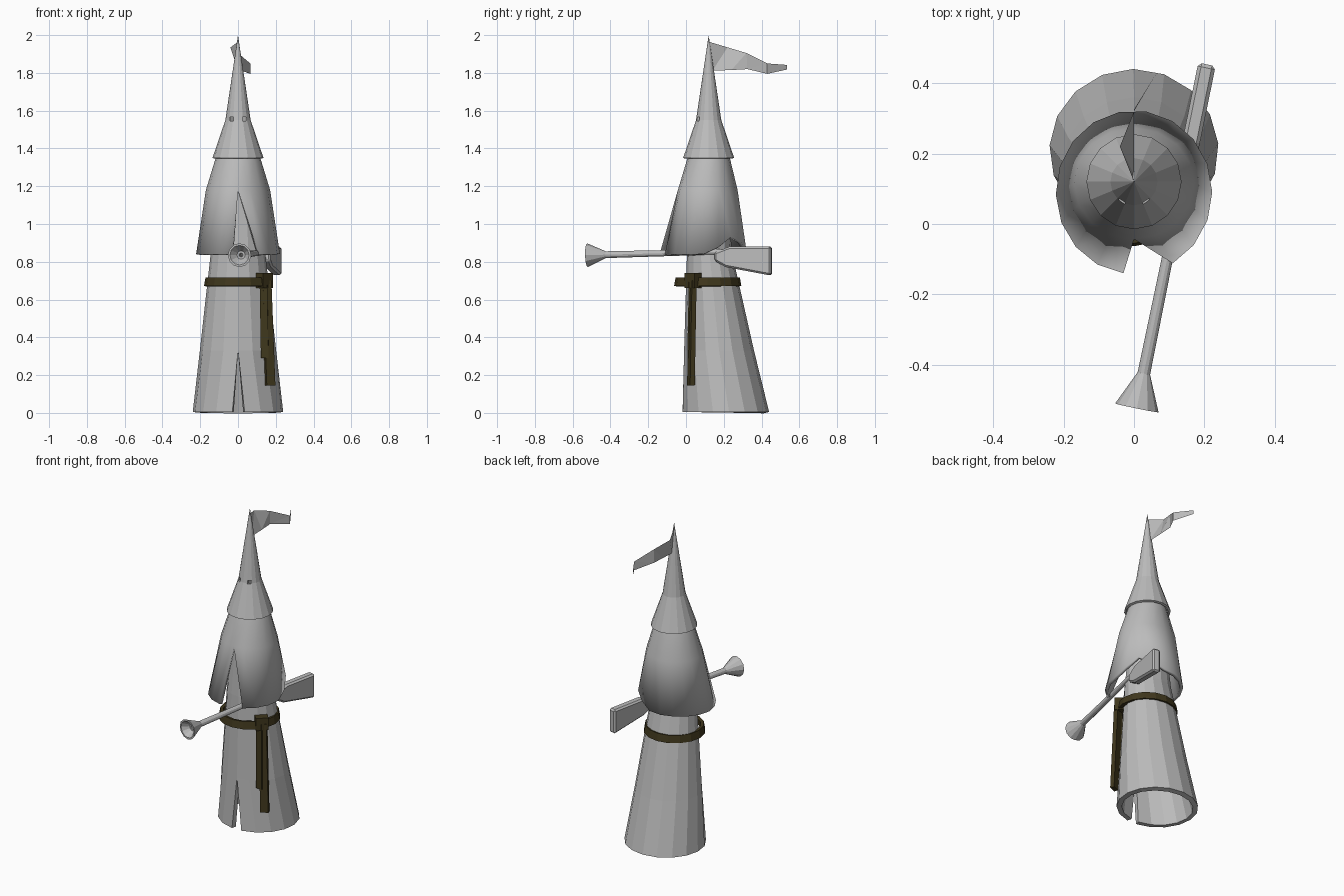
import bpy, bmesh, math
from mathutils import Vector, Matrix

if "Cube" in bpy.data.objects:
    bpy.data.objects.remove(bpy.data.objects["Cube"], do_unlink=True)


def material(name, colour):
    m = bpy.data.materials.new(name)
    m.use_nodes = True
    m.diffuse_color = colour
    m.node_tree.nodes["Principled BSDF"].inputs["Base Color"].default_value = colour
    return m


cloth = material("pale grey", (0.5, 0.5, 0.5, 1))
leather = material("dark brown", (0.05, 0.038, 0.012, 1))


def finish(name, bm, mat):
    mesh = bpy.data.meshes.new(name)
    bm.to_mesh(mesh)
    bm.free()
    mesh.materials.append(mat)
    obj = bpy.data.objects.new(name, mesh)
    bpy.context.collection.objects.link(obj)
    return obj


def loft(name, rings, mat, sides=16, shell=0, lift=None):
    """Rings of (z, centre y, radius x, radius y, left gap, right gap), with an optional front slit."""
    bm = bmesh.new()
    rows = []
    for k, (z, cy, rx, ry, gap_l, gap_r) in enumerate(rings):
        start = math.asin(gap_r / rx) if gap_r else 0
        end = math.tau - (math.asin(gap_l / rx) if gap_l else 0)
        row = []
        for i in range(sides + 1):
            a = start + (end - start) * i / sides - math.pi / 2
            dz = lift(a) if lift and k == 0 else 0
            row.append(bm.verts.new((rx * math.cos(a), cy + ry * math.sin(a), z + dz)))
        rows.append(row)
    for low, high in zip(rows, rows[1:]):
        for i in range(sides):
            bm.faces.new((low[i], low[i + 1], high[i + 1], high[i]))
    bmesh.ops.remove_doubles(bm, verts=bm.verts, dist=0.0005)
    obj = finish(name, bm, mat)
    if shell:
        mod = obj.modifiers.new("thickness", "SOLIDIFY")
        mod.thickness = shell
        mod.offset = -1
    return obj


def bar(name, a, b, width, depth, turn, mat):
    """Rectangular bar between two points, turned about its length."""
    a, b = Vector(a), Vector(b)
    bm = bmesh.new()
    bmesh.ops.create_cube(bm, size=1)
    bm.transform(Matrix.Translation((a + b) / 2)
                 @ (b - a).to_track_quat("Z", "Y").to_matrix().to_4x4()
                 @ Matrix.Rotation(turn, 4, "Z")
                 @ Matrix.Diagonal((width, depth, (b - a).length, 1)))
    return finish(name, bm, mat)


# Long robe, slit at the lower front
loft("robe", [
    (0.005, 0.21, 0.24, 0.23, 0.03, 0.035),
    (0.33, 0.175, 0.202, 0.185, 0, 0),
    (0.84, 0.125, 0.145, 0.12, 0, 0),
    (1.25, 0.12, 0.1, 0.09, 0, 0)], cloth, shell=0.03)


# Cape, open at the front and raised where the stock passes under it
def stock_lift(a):
    return 0.08 * math.exp(-((a - 0.75) / 0.4) ** 2) + 0.02 * max(0, math.sin(a))


cape = loft("cape", [
    (0.84, 0.09, 0.222, 0.232, 0.03, 0.11),
    (1.18, 0.115, 0.17, 0.158, 0, 0),
    (1.35, 0.12, 0.118, 0.112, 0, 0),
    (1.43, 0.12, 0.085, 0.085, 0, 0)], cloth, shell=0.02, lift=stock_lift)

# Pointed hood with two eye holes
hood = loft("hood", [
    (1.35, 0.12, 0.135, 0.135, 0, 0),
    (1.55, 0.12, 0.067, 0.067, 0, 0),
    (2.0, 0.12, 0.0001, 0.0001, 0, 0)], cloth, shell=0.014)
for side in (-1, 1):
    x = side * 0.034
    cutter = bar("eye_cutter", (x, 0, 1.556), (x, 0.1, 1.556), 0.018, 0.022, 0, cloth)
    cut = hood.modifiers.new("eye hole", "BOOLEAN")
    cut.operation = "DIFFERENCE"
    cut.solver = "EXACT"
    cut.object = cutter
    cutter.hide_render = True
bpy.context.view_layer.objects.active = hood
hood.select_set(True)
for mod in list(hood.modifiers):
    bpy.ops.object.modifier_apply(modifier=mod.name)
hood.select_set(False)
for obj in [o for o in bpy.data.objects if o.name.startswith("eye_cutter")]:
    bpy.data.objects.remove(obj, do_unlink=True)

# Folded pennant at the tip
top_edge = [(0, 0.12, 1.965), (-0.04, 0.22, 1.935), (0, 0.32, 1.905), (0.065, 0.43, 1.85), (0, 0.535, 1.842)]
low_edge = [(0, 0.14, 1.812), (0, 0.24, 1.815), (0, 0.325, 1.82), (0.065, 0.43, 1.795), (0, 0.535, 1.818)]
bm = bmesh.new()
upper = [bm.verts.new(p) for p in top_edge]
lower = [bm.verts.new(p) for p in low_edge]
for i in range(len(upper) - 1):
    bm.faces.new((lower[i], lower[i + 1], upper[i + 1]))
    bm.faces.new((lower[i], upper[i + 1], upper[i]))
finish("pennant", bm, cloth)

# Belt, knot and two hanging ends
loft("belt", [
    (0.672, 0.115, 0.18, 0.178, 0, 0),
    (0.718, 0.115, 0.172, 0.17, 0, 0)], leather, shell=0.02)
turn = math.pi / 4
bar("belt_knot", (0.14, 0.037, 0.662), (0.14, 0.037, 0.74), 0.075, 0.05, turn, leather)
bar("belt_end_long", (0.15, 0.036, 0.7), (0.171, 0.026, 0.145), 0.048, 0.026, turn, leather)
bar("belt_end_short", (0.135, 0.026, 0.7), (0.142, 0.018, 0.29), 0.04, 0.02, turn, leather)

# Flared gun barrel, hollow at the muzzle
muzzle = Vector((0.008, -0.522, 0.835))
aim = Vector((0.2, 0.98, 0.025)).normalized()
barrel_rings = [(0.09, 0.01), (0.04, 0.01), (0.04, 0.022), (0, 0.052), (0, 0.063), (0.1, 0.018), (0.75, 0.014)]
barrel = loft("gun_barrel", [(s, 0, r, r, 0, 0) for s, r in barrel_rings], cloth, sides=12)
barrel.matrix_world = Matrix.Translation(muzzle) @ aim.to_track_quat("Z", "Y").to_matrix().to_4x4()

# Gun stock, a bevelled side profile
profile = [(0.69, 0.85), (0.77, 0.88), (0.995, 0.88), (0.995, 0.727), (0.75, 0.772), (0.69, 0.805)]
bm = bmesh.new()
face = bm.faces.new([bm.verts.new((-0.025, s, z)) for s, z in profile])
ext = bmesh.ops.extrude_face_region(bm, geom=[face])
bmesh.ops.translate(bm, vec=(0.05, 0, 0), verts=[v for v in ext["geom"] if isinstance(v, bmesh.types.BMVert)])
bmesh.ops.recalc_face_normals(bm, faces=bm.faces)
stock = finish("gun_stock", bm, cloth)
stock.location = (muzzle.x, muzzle.y, 0)
stock.rotation_euler.z = -math.atan2(aim.x, aim.y)
bevel = stock.modifiers.new("bevel", "BEVEL")
bevel.width = 0.01
bevel.segments = 1

# Soft shading on the draped cape
bpy.context.view_layer.objects.active = cape
cape.select_set(True)
bpy.ops.object.shade_smooth_by_angle(angle=math.radians(35))
cape.select_set(False)
